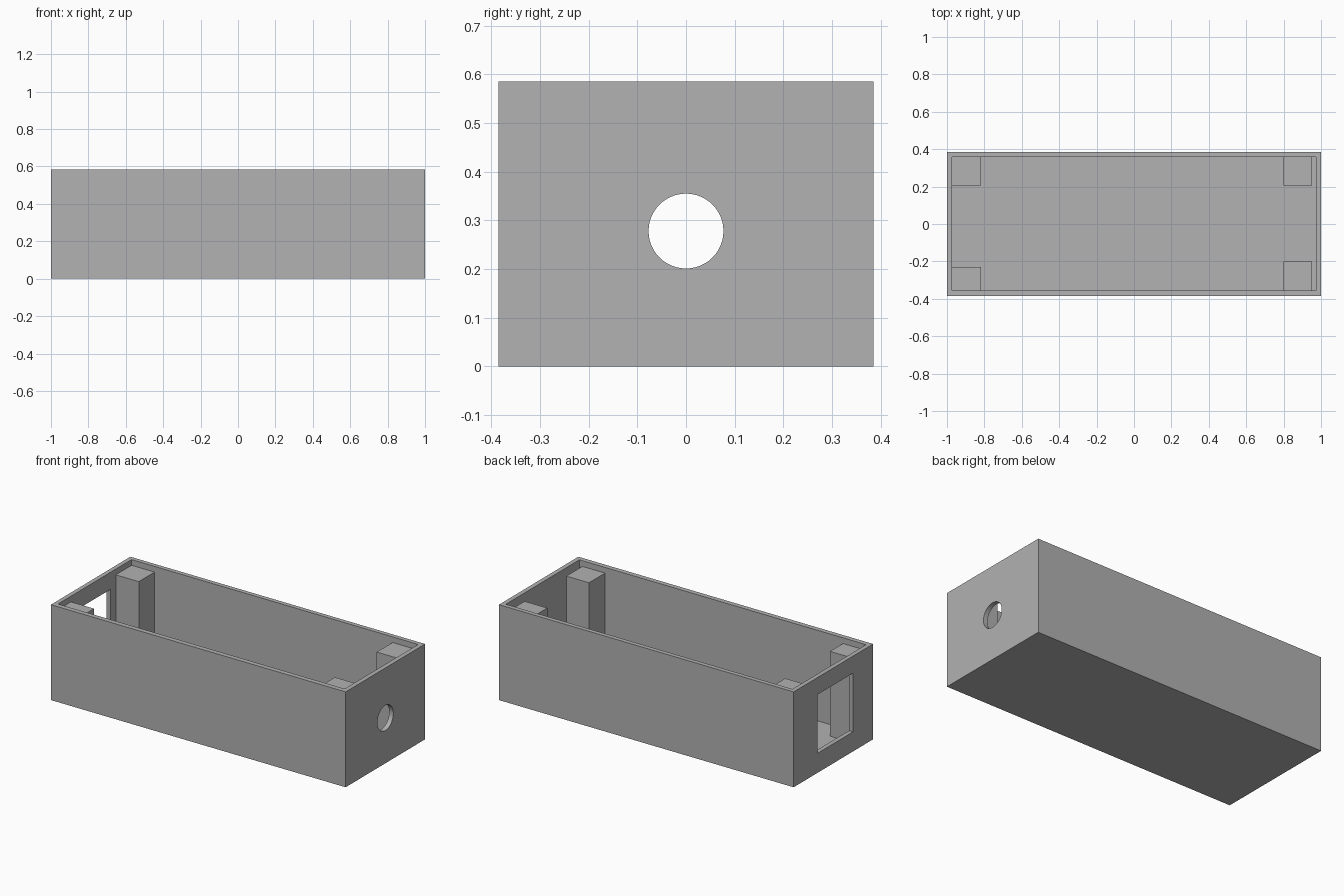
import bpy
import math

default = bpy.data.objects.get("Cube")
if default:
    bpy.data.objects.remove(default, do_unlink=True)

grey = bpy.data.materials.new("plain grey")
grey.use_nodes = True
COLOUR = (0.445, 0.445, 0.445, 1)
grey.diffuse_color = COLOUR
grey.node_tree.nodes["Principled BSDF"].inputs["Base Color"].default_value = COLOUR


def box(name, x, y, z):
    """Box spanning the given (low, high) ranges."""
    bpy.ops.mesh.primitive_cube_add(size=1)
    ob = bpy.context.object
    ob.name = name
    spans = (x, y, z)
    ob.location = [(a + b) / 2 for a, b in spans]
    ob.scale = [b - a for a, b in spans]
    bpy.ops.object.transform_apply(location=True, rotation=False, scale=True)
    ob.data.materials.append(grey)
    return ob


def cut(target, cutter):
    """Subtract the cutter and discard it."""
    mod = target.modifiers.new("cut", "BOOLEAN")
    mod.operation = "DIFFERENCE"
    mod.solver = "EXACT"
    mod.object = cutter
    cutter.hide_render = True
    bpy.ops.object.select_all(action="DESELECT")
    bpy.context.view_layer.objects.active = target
    target.select_set(True)
    bpy.ops.object.modifier_apply(modifier=mod.name)
    bpy.data.objects.remove(cutter, do_unlink=True)


TOP, FLOOR, POST_TOP = 0.585, 0.03, 0.55

# Open-topped case
case = box("case", (-1, 1), (-0.385, 0.385), (0, TOP))
cut(case, box("cavity_cutter", (-0.973, 0.972), (-0.355, 0.358), (FLOOR, 1)))

# Rectangular opening in the right-hand end wall
cut(case, box("window_cutter", (-1.1, -0.9), (-0.19, 0.155), (0.12, 0.48)))

# Round hole in the left-hand end wall
bpy.ops.mesh.primitive_cylinder_add(vertices=48, radius=0.077, depth=0.2,
                                    location=(1, 0, 0.278),
                                    rotation=(0, math.pi / 2, 0))
hole = bpy.context.object
hole.data.materials.append(grey)
cut(case, hole)

# Corner posts, sunk slightly into the floor and the walls they touch
RIGHT_X, LEFT_X = (-0.98, -0.817), (0.798, 0.952)
BACK_Y = (0.205, 0.365)
posts = {
    "back_right_post": (RIGHT_X, BACK_Y),
    "front_right_post": (RIGHT_X, (-0.36, -0.229)),
    "back_left_post": (LEFT_X, BACK_Y),
    "front_left_post": (LEFT_X, (-0.36, -0.2)),
}
for name, (x, y) in posts.items():
    box(name, x, y, (FLOOR - 0.01, POST_TOP))
